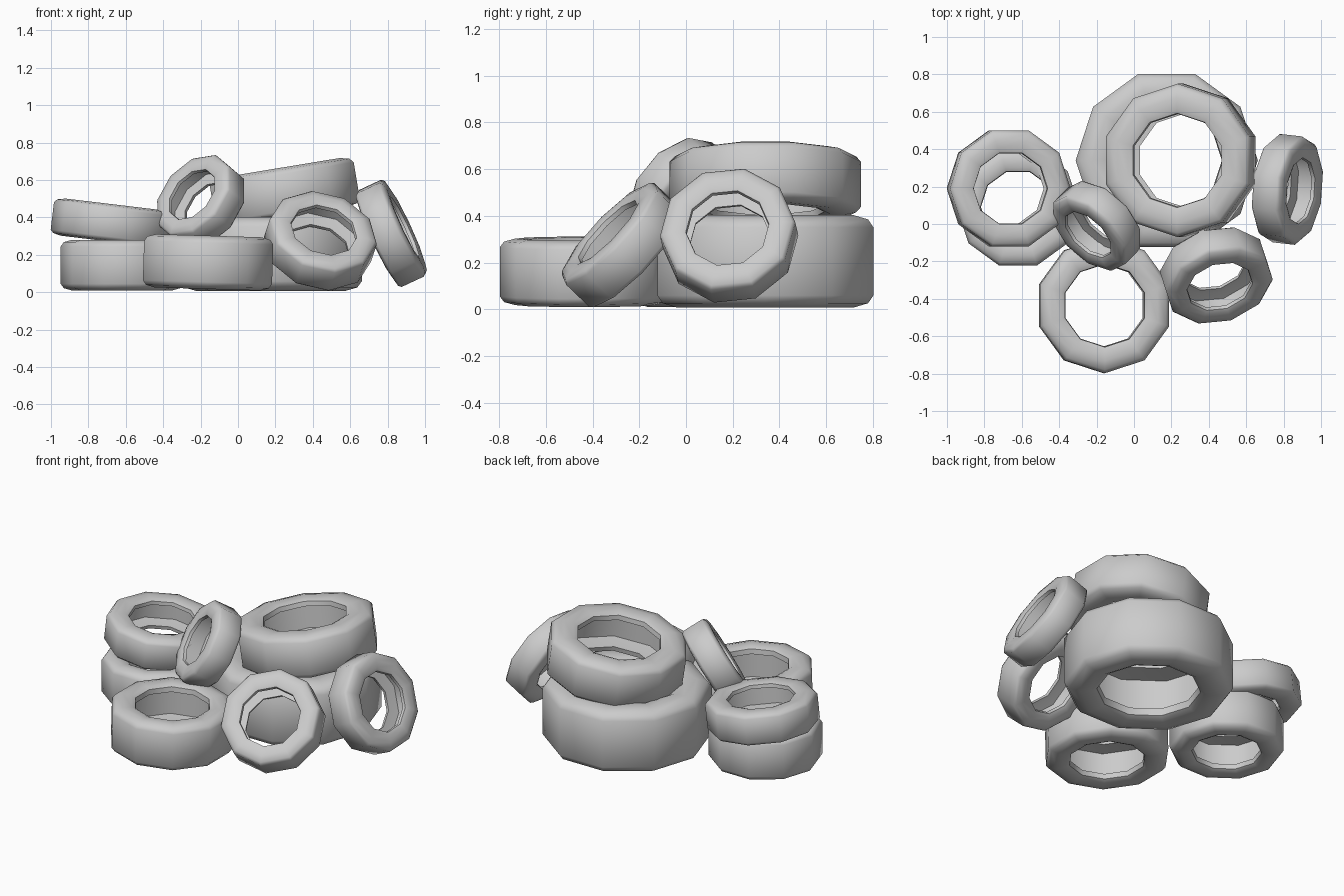
import bpy, bmesh, math
from mathutils import Vector, Matrix

if "Cube" in bpy.data.objects:
    bpy.data.objects.remove(bpy.data.objects["Cube"])

SIDES = 10
# closed hollow tyre cross-section: (fraction of radius, fraction of half width)
HALF = [(1.0, 0.74), (0.95, 0.91), (0.82, 1.0), (0.68, 0.98), (0.615, 0.90),
        (0.605, 0.68), (0.70, 0.66), (0.86, 0.60)]
PROFILE = HALF + [(r, -h) for r, h in reversed(HALF)]


def tyre(name, centre, radius, width, axis=(0, 0, 1), phase=0):
    """Lathe the cross-section, then aim its axis and place it."""
    bm = bmesh.new()
    rings = []
    for i in range(SIDES):
        a = 2 * math.pi * i / SIDES + math.radians(phase)
        rings.append([bm.verts.new((r * radius * math.cos(a),
                                    r * radius * math.sin(a),
                                    h * width / 2)) for r, h in PROFILE])
    n = len(PROFILE)
    for i in range(SIDES):
        p, q = rings[i], rings[(i + 1) % SIDES]
        for j in range(n):
            k = (j + 1) % n
            bm.faces.new((p[j], q[j], q[k], p[k]))
    bmesh.ops.recalc_face_normals(bm, faces=bm.faces)
    turn = Vector((0, 0, 1)).rotation_difference(Vector(axis).normalized())
    bm.transform(Matrix.Translation(centre) @ turn.to_matrix().to_4x4())
    me = bpy.data.meshes.new(name)
    bm.to_mesh(me)
    bm.free()
    ob = bpy.data.objects.new(name, me)
    bpy.context.collection.objects.link(ob)
    bpy.ops.object.select_all(action='DESELECT')
    ob.select_set(True)
    bpy.context.view_layer.objects.active = ob
    bpy.ops.object.shade_smooth_by_angle(angle=math.radians(50))
    return ob


# stacked pair at the back
tyre("large_base_tyre", (0.175, 0.34, 0.205), 0.487, 0.395)
tyre("large_upper_tyre", (0.25, 0.34, 0.535), 0.41, 0.265, (-0.165, 0, 1), 18)

# stacked pair on the left
tyre("left_base_tyre", (-0.62, 0.09, 0.145), 0.328, 0.27)
tyre("left_upper_tyre", (-0.67, 0.19, 0.37), 0.325, 0.20, (0.12, 0, 1))

# single flat tyre at the front
tyre("front_tyre", (-0.16, -0.435, 0.16), 0.363, 0.285, (0.03, 0, 1), 18)

# tyres leaning on the pile
tyre("small_leaning_tyre", (-0.20, -0.01, 0.485), 0.255, 0.17, (-0.60, -0.62, 0.50))
tyre("front_leaning_tyre", (0.44, -0.275, 0.275), 0.295, 0.19, (0.22, -0.70, 0.67))
tyre("right_leaning_tyre", (0.82, 0.185, 0.315), 0.292, 0.175, (0.90, -0.10, 0.42), 18)
